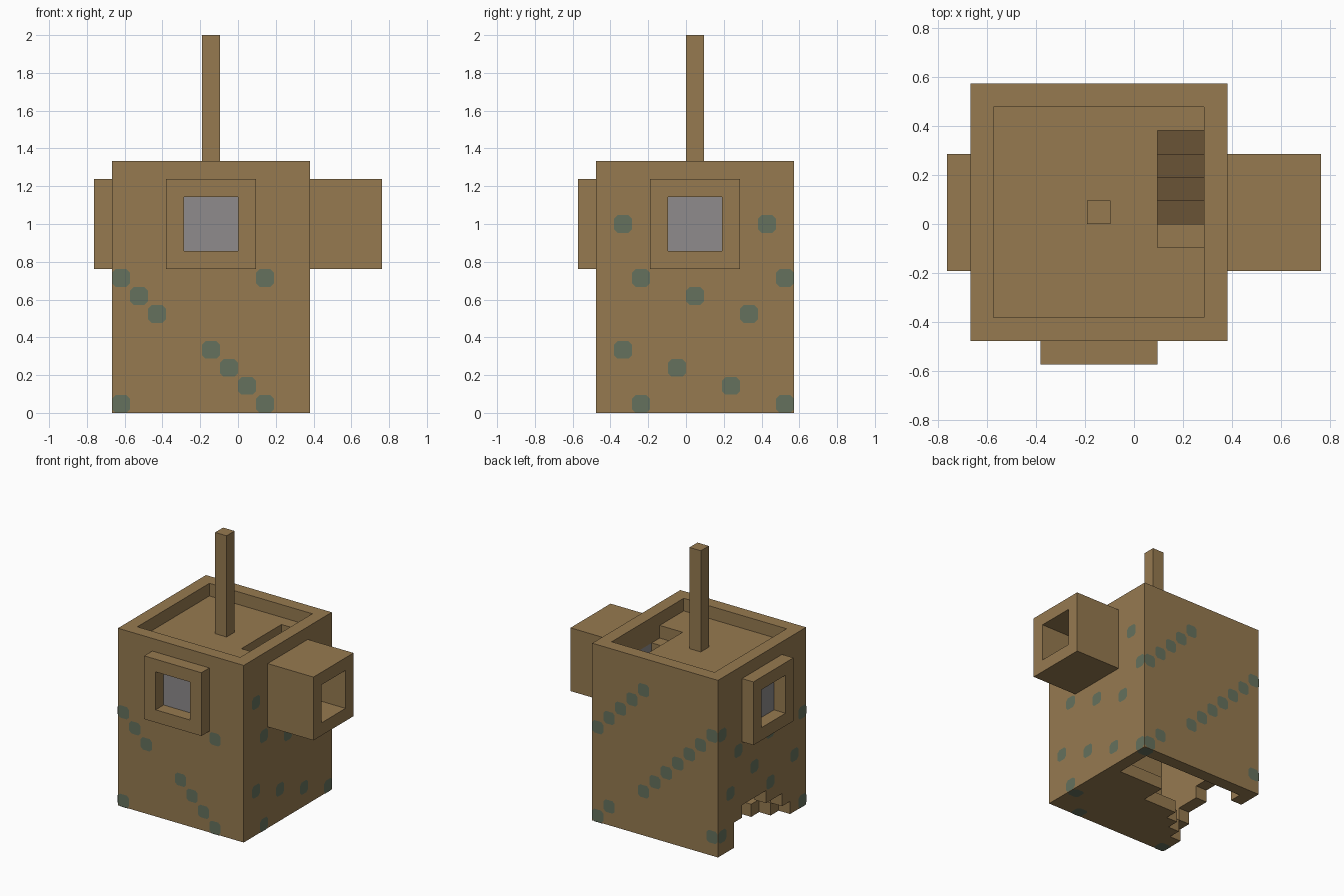
import bpy
import bmesh
from itertools import product
from mathutils import Vector

U = 2 / 21  # edge of one block

cube = bpy.data.objects.get("Cube")
if cube:
    bpy.data.objects.remove(cube)


def material(name, rgb):
    linear = [(c / 255 / 12.92 if c < 11 else ((c / 255 + 0.055) / 1.055) ** 2.4) for c in rgb]
    mat = bpy.data.materials.new(name)
    mat.use_nodes = True
    mat.diffuse_color = (*linear, 1)
    mat.node_tree.nodes["Principled BSDF"].inputs["Base Color"].default_value = (*linear, 1)
    return mat


WOOD = material("brown wood", (150, 122, 80))
DARK = material("dark wood", (106, 83, 54))
MOSS = material("green moss", (101, 113, 93))
GLASS = material("grey glass", (142, 139, 140))


def finish(name, bm, mat):
    bmesh.ops.remove_doubles(bm, verts=bm.verts, dist=U / 100)
    mesh = bpy.data.meshes.new(name)
    bm.to_mesh(mesh)
    bm.free()
    mesh.materials.append(mat)
    bpy.context.collection.objects.link(bpy.data.objects.new(name, mesh))


def add_face(bm, cell, axis, sign, outline, lift=0.0):
    """Polygon on one side of a block; outline is counter-clockwise, in block units."""
    centre = Vector(cell) + Vector((0.5, 0.5, 0.5))
    verts = []
    for a, b in outline[::sign]:
        p = centre.copy()
        p[axis] += sign * (0.5 + lift)
        p[(axis + 1) % 3] += a
        p[(axis + 2) % 3] += b
        verts.append(bm.verts.new(p * U))
    bm.faces.new(verts)


SQUARE = [(-.5, -.5), (.5, -.5), (.5, .5), (-.5, .5)]


def box(xs, ys, zs):
    return set(product(range(*xs), range(*ys), range(*zs)))


def blocks(name, cells, mat):
    """Outer skin of a set of blocks."""
    bm = bmesh.new()
    for cell in cells:
        for axis, sign in product(range(3), (-1, 1)):
            near = list(cell)
            near[axis] += sign
            if tuple(near) not in cells:
                add_face(bm, cell, axis, sign, SQUARE)
    finish(name, bm, mat)


# Hollow body: walls, floor and sunken roof
body = box((-7, 4), (-5, 6), (0, 14))
body -= box((-6, 3), (-4, 5), (1, 12))
body -= box((-6, 3), (-4, 5), (13, 14))

# Window openings
front_pane = box((-3, 0), (-5, -4), (9, 12))
left_pane = box((3, 4), (-1, 2), (9, 12))
right_pane = box((-7, -6), (-1, 2), (9, 12))
body -= front_pane | left_pane | right_pane

# Stair hatch in the roof
body -= box((1, 3), (-1, 4), (12, 13))

# Broken doorway in the right wall, stepped at the top
for y, height in zip(range(-3, 4), (1, 2, 2, 3, 3, 3, 2)):
    body -= box((-7, -6), (y, y + 1), (0, height))

# Broken floor, widening towards the doorway
for x0, x1, y0 in ((-1, 3, 2), (-4, -1, 0), (-5, -4, -1), (-6, -5, -2)):
    body -= box((x0, x1), (y0, 5), (0, 1))
blocks("body", body, WOOD)

# Window frames standing out from the walls
blocks("front_window_frame",
       box((-4, 1), (-6, -5), (8, 13)) - box((-3, 0), (-6, -5), (9, 12)), WOOD)
blocks("left_window_tunnel",
       box((4, 8), (-2, 3), (8, 13)) - box((4, 8), (-1, 2), (9, 12)), WOOD)
blocks("right_window_frame",
       box((-8, -7), (-2, 3), (8, 13)) - box((-8, -7), (-1, 2), (9, 12)), WOOD)

# Window panes
blocks("front_window_pane", front_pane, GLASS)
blocks("left_window_pane", left_pane, GLASS)
blocks("right_window_pane", right_pane, GLASS)

# Roof post
blocks("roof_post", box((-2, -1), (0, 1), (13, 21)), WOOD)

# Stairs going down from the hatch
blocks("top_step", box((1, 3), (-1, 0), (11, 12)), WOOD)
lower_steps = set()
for y in range(4):
    lower_steps |= box((1, 3), (y, y + 1), (10 - y, 11 - y))
blocks("lower_steps", lower_steps, DARK)


# Moss patches: thin octagons filling one block side
H, C = 0.49, 0.3
OCTAGON = [(-C, -H), (C, -H), (H, -C), (H, C), (C, H), (-C, H), (-H, C), (-H, -C)]


def diagonal(a, b, step, count):
    return [(a + i, b + step * i) for i in range(count)]


def moss(name, axis, sign, layer, spots):
    bm = bmesh.new()
    for a, b in spots:
        cell = [a, b]
        cell.insert(axis, layer)
        add_face(bm, cell, axis, sign, OCTAGON, 0.03)
    finish(name, bm, MOSS)


moss("front_moss", 1, -1, -5,
     diagonal(-7, 7, -1, 3) + diagonal(-2, 3, -1, 4) + [(1, 7), (-7, 0)])
moss("back_moss", 1, 1, 5,
     diagonal(-1, 11, -1, 5) + diagonal(-7, 9, -1, 7) + diagonal(2, 1, -1, 2) + [(-7, 1)])
moss("left_moss", 0, 1, 3,
     [(-4, 10), (4, 10), (-3, 7), (5, 7), (0, 6), (3, 5),
      (-4, 3), (-1, 2), (2, 1), (-3, 0), (5, 0)])
moss("right_moss", 0, -1, -7,
     [(3, 7), (1, 5), (-1, 7), (-4, 4), (-5, 7), (4, 4), (-1, 3), (5, 9), (5, 1), (-5, 0)])
moss("bottom_moss", 2, -1, 0, [(3, 5), (3, -3), (1, -5), (-7, -5)])
